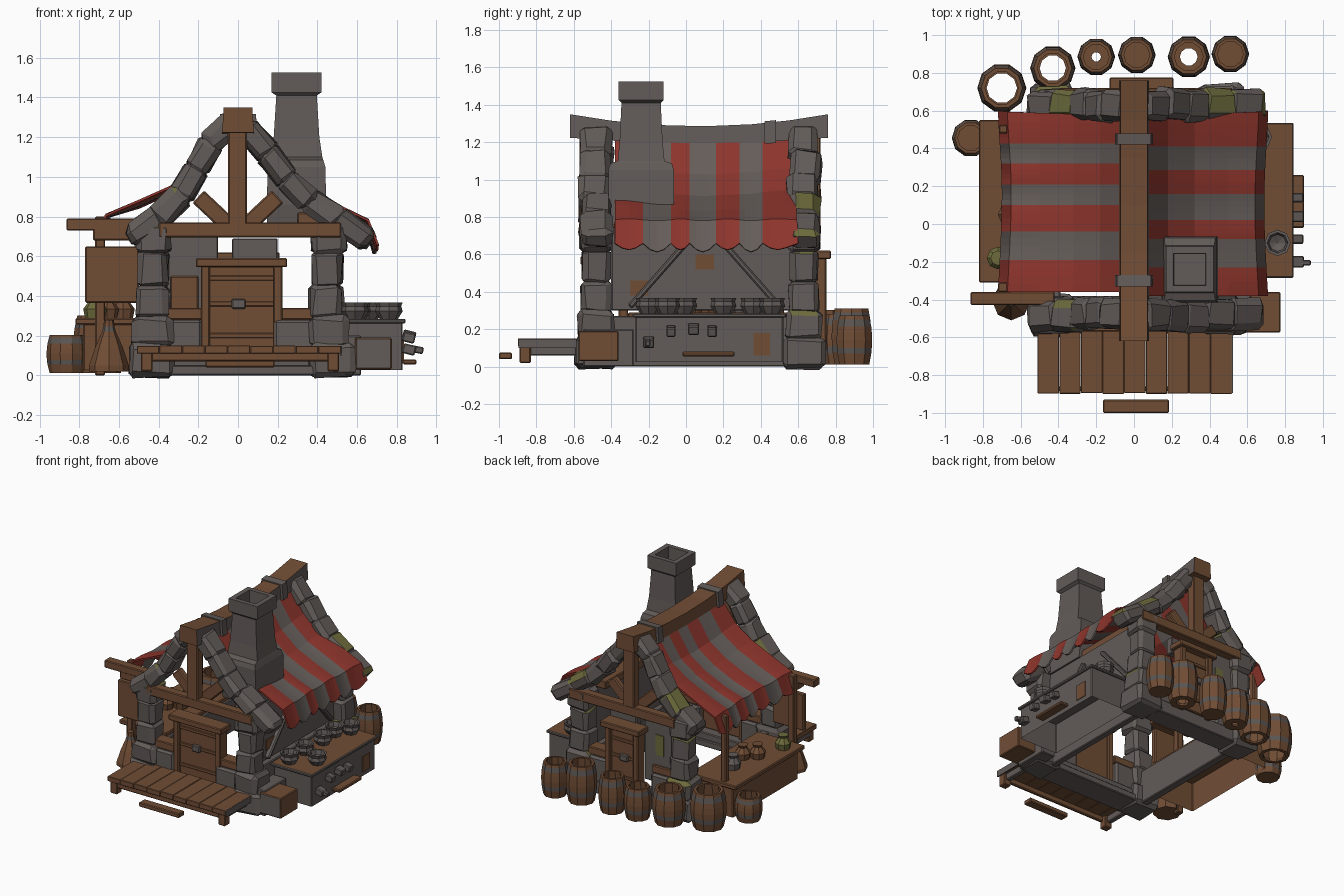
import bpy, bmesh, math, random
from mathutils import Matrix, Vector

if "Cube" in bpy.data.objects:
    bpy.data.objects.remove(bpy.data.objects["Cube"])

random.seed(4)


def material(name, rgb):
    m = bpy.data.materials.new(name)
    m.diffuse_color = (*rgb, 1)
    m.use_nodes = True
    m.node_tree.nodes["Principled BSDF"].inputs["Base Color"].default_value = m.diffuse_color
    return m


WOOD = material("brown_wood", (0.165, 0.075, 0.036))
STONE = material("grey_stone", (0.122, 0.105, 0.098))
RED = material("red_cloth", (0.27, 0.036, 0.026))
CLOTH = material("grey_cloth", (0.13, 0.11, 0.102))
MOSS = material("moss", (0.15, 0.145, 0.045))
IRON = material("dark_iron", (0.105, 0.093, 0.088))


def finish(name, bm, mats):
    bmesh.ops.recalc_face_normals(bm, faces=bm.faces[:])
    me = bpy.data.meshes.new(name)
    bm.to_mesh(me)
    bm.free()
    for m in mats:
        me.materials.append(m)
    ob = bpy.data.objects.new(name, me)
    bpy.context.collection.objects.link(ob)
    return ob


def add_block(bm, c, size, tilt=0.0, bevel=0.008, jitter=0.0, mossy=False):
    """Bevelled block turned about y; jitter makes it a rough stone."""
    b = bmesh.new()
    bmesh.ops.create_cube(b, size=1)
    bmesh.ops.scale(b, vec=size, verts=b.verts[:])
    if bevel:
        bmesh.ops.bevel(b, geom=b.edges[:], offset=bevel, segments=1, affect='EDGES')
    for v in b.verts:
        v.co += Vector([random.uniform(-jitter, jitter) for _ in range(3)])
    b.transform(Matrix.Translation(c) @ Matrix.Rotation(tilt, 4, 'Y'))
    b.normal_update()
    if mossy:
        for f in b.faces:
            if f.normal.z > 0.2 and random.random() < 0.6:
                f.material_index = 1
    tmp = bpy.data.meshes.new("tmp")
    b.to_mesh(tmp)
    b.free()
    bm.from_mesh(tmp)
    bpy.data.meshes.remove(tmp)


def box(name, x, y, z, mat, tilt=0.0, bevel=0.006, hollow=False):
    bm = bmesh.new()
    c = [(a[0] + a[1]) / 2 for a in (x, y, z)]
    add_block(bm, c, [a[1] - a[0] for a in (x, y, z)], tilt, bevel)
    if hollow:  # open underside
        bm.normal_update()
        bmesh.ops.delete(bm, geom=[f for f in bm.faces if f.normal.z < -0.5], context='FACES')
    return finish(name, bm, [mat])


def paint_side(ob, mat, direction):
    """Give the faces turned towards one direction a second colour."""
    ob.data.materials.append(mat)
    for p in ob.data.polygons:
        if p.normal.dot(Vector(direction)) > 0.8:
            p.material_index = 1


def bar(name, p, q, y, w, mat):
    """Straight timber in the xz plane from p to q, with y range."""
    d = (q[0] - p[0], q[1] - p[1])
    bm = bmesh.new()
    add_block(bm, ((p[0] + q[0]) / 2, sum(y) / 2, (p[1] + q[1]) / 2),
              (math.hypot(*d), y[1] - y[0], w), -math.atan2(d[1], d[0]))
    return finish(name, bm, [mat])


def loft(name, rings, mat):
    bm = bmesh.new()
    vs = [[bm.verts.new(p) for p in r] for r in rings]
    for a, b in zip(vs, vs[1:]):
        for i in range(4):
            bm.faces.new((a[i], a[(i + 1) % 4], b[(i + 1) % 4], b[i]))
    bm.faces.new(vs[0])
    bm.faces.new(vs[-1])
    return finish(name, bm, [mat])


def lathe(name, profile, loc, mats, bands=(), sides=10):
    bm = bmesh.new()
    rings = [[bm.verts.new((loc[0] + r * math.cos(t * math.tau / sides),
                            loc[1] + r * math.sin(t * math.tau / sides), loc[2] + z))
              for t in range(sides)] for r, z in profile]
    for k, (a, b) in enumerate(zip(rings, rings[1:])):
        for i in range(sides):
            f = bm.faces.new((a[i], a[(i + 1) % sides], b[(i + 1) % sides], b[i]))
            f.material_index = 1 if k in bands else 0
    bmesh.ops.remove_doubles(bm, verts=bm.verts[:], dist=0.0005)
    return finish(name, bm, mats)


# ridge beam with a slight sag, and its straps
def ridge_ring(y, w, grow=0.0):
    d = (y - 0.07) ** 2
    z, t = 1.195 + 0.06 * d - grow, 1.285 + 0.135 * d + grow
    return [(-w, y, z), (w, y, z), (w * 0.9, y, t), (-w * 0.9, y, t)]


beam = loft("ridge_beam", [ridge_ring(y, 0.08) for y in (-0.62, -0.4, -0.15, 0.1, 0.35, 0.55, 0.76)], WOOD)
paint_side(beam, STONE, (1, 0, 0))
for y in (-0.3, 0.45):
    loft("ridge_strap", [ridge_ring(y - 0.03, 0.1, 0.01), ridge_ring(y + 0.03, 0.1, 0.01)], STONE)

# stone gables: pillars and sloping stones, front and back
SLOPES = [[(-0.53, 0.70), (-0.40, 0.79), (-0.285, 0.91), (-0.21, 1.04), (-0.14, 1.17), (-0.03, 1.27)],
          [(0.65, 0.68), (0.5, 0.785), (0.36, 0.88), (0.25, 0.99), (0.15, 1.12), (0.04, 1.25)]]
for side, y0 in (("front", -0.48), ("back", 0.63)):
    bm = bmesh.new()
    for px in (-0.43, 0.45):
        z = 0.0
        for k, h in enumerate((0.15, 0.14, 0.16, 0.17, 0.14)):
            w = (0.23, 0.20, 0.165, 0.15, 0.175)[k]
            add_block(bm, (px + random.uniform(-.01, .01) + (0.02 if k == 0 and px > 0 else 0), y0, z + h / 2),
                      (w, w * 0.98, h + 0.02), 0, 0.025, 0.008,
                      (k == 4 and px < 0) or (k in (1, 3) and y0 > 0))
            z += h
    finish(side + "_pillars", bm, [STONE, MOSS])
    bm = bmesh.new()
    for s, path in enumerate(SLOPES):
        for k, (p, q) in enumerate(zip(path, path[1:])):
            d = (q[0] - p[0], q[1] - p[1])
            add_block(bm, ((p[0] + q[0]) / 2, y0 + random.uniform(-.01, .01), (p[1] + q[1]) / 2),
                      (math.hypot(*d) + 0.04, 0.165, 0.125), -math.atan2(d[1], d[0]),
                      0.03, 0.01, (side, s, k) in (("front", 0, 1), ("back", 1, 0), ("back", 1, 1), ("back", 0, 1)))
    finish(side + "_gable_stones", bm, [STONE, MOSS])
    # timber truss
    out = -1 if side == "front" else 1
    yt = sorted((y0 + out * 0.02, y0 + out * 0.09))
    box(side + "_tie_beam", (-0.4, 0.52), yt, (0.695, 0.77), WOOD)
    box(side + "_king_post", (-0.05, 0.045), yt, (0.76, 1.24), WOOD)
    for s in (-1, 1):
        bar(side + "_brace", (s * 0.04, 0.75), (s * 0.2, 0.9), (y0 - 0.02, y0 + 0.03), 0.085, WOOD)
        box(side + "_low_wall", sorted((s * 0.18, s * 0.4)), (y0 - 0.07, y0 + 0.07), (0, 0.28), STONE, bevel=0.015)
        box(side + "_wall_rail", sorted((s * 0.18, s * 0.4)), (y0 - 0.05, y0 + 0.05), (0.28, 0.34), WOOD)
    # door
    yd, cx, w, top = (y0 - 0.01, 0.018, 0.23, 0.59) if out < 0 else (y0 + 0.07, 0.04, 0.17, 0.62)
    dy = lambda a, b: sorted((yd + out * a, yd + out * b))
    box(side + "_door", (cx - w + .05, cx + w - .05), dy(-0.02, 0.02), (0.1, top - .04), WOOD)
    for x in (cx - w + .025, cx + w - .07):
        box(side + "_door_jamb", (x, x + 0.045), dy(-0.04, 0.05), (0.08, top - .03), WOOD)
    box(side + "_door_lintel", (cx - w, cx + w), dy(-0.05, 0.075), (top - .045, top), WOOD)
    for z in (0.2, 0.36, 0.49):
        box(side + "_door_rail", (cx - w + .06, cx + w - .06), dy(0.0, 0.03), (z - 0.012, z + 0.012), WOOD, bevel=0.003)
    box(side + "_door_latch", (cx - .05, cx + .02), dy(0.0, 0.045), (0.335, 0.385), STONE)
    box(side + "_sill", (-0.36, 0.36), (y0 - 0.08, y0 + 0.08), (0, 0.1), STONE)

# side walls and wall plates
box("back_wall_panel", (-0.36, -0.1), (0.6, 0.66), (0.2, 0.7), STONE)
box("back_wall_moss", (-0.27, -0.2), (0.66, 0.667), (0.42, 0.58), MOSS, bevel=0)
box("back_door_header", (-0.03, 0.2), (0.6, 0.66), (0.56, 0.69), STONE)
box("back_wall_boards", (-0.34, -0.2), (0.585, 0.605), (0.28, 0.5), WOOD)
box("right_wall", (0.40, 0.45), (-0.4, 0.57), (0.3, 0.75), STONE)
for y, z in ((-0.25, 0.42), (0.1, 0.56)):
    box("right_wall_patch", (0.45, 0.457), (y - .05, y + .05), (z - .04, z + .04), WOOD, bevel=0)
box("right_low_wall", (0.40, 0.45), (-0.4, 0.57), (0.0, 0.27), STONE)
box("right_wall_plate", (0.3, 0.42), (-0.42, 0.57), (0.76, 0.82), WOOD)
box("left_low_wall", (-0.45, -0.39), (-0.4, 0.57), (0.0, 0.26), STONE)
for a, b in ((-0.3, 0.0), (0.5, 0.2)):
    bm = bmesh.new()
    p, q = Vector((0.46, a, 0.32)), Vector((0.46, b, 0.66))
    add_block(bm, (0, 0, 0), (0.05, 0.03, (q - p).length))
    bm.transform(Matrix.Translation((p + q) / 2) @ Matrix.Rotation(-math.atan2(b - a, 0.34), 4, 'X'))
    finish("right_wall_brace", bm, [STONE])

# chimney, hollow at the top
CH = [(0.76, .15, .16), (0.86, .15, .175), (1.05, .145, .175), (1.085, .135, .165), (1.10, .13, .125), (1.2, .115, .115),
      (1.41, .102, .105), (1.425, .125, .12), (1.525, .125, .12), (1.525, .085, .085), (1.36, .08, .08)]
loft("chimney", [[(0.295 + sx * a, -0.24 + sy * b, z) for sx, sy in ((-1, -1), (1, -1), (1, 1), (-1, 1))]
                 for z, a, b in CH], STONE)

# striped awnings, seven stripes each
AWNINGS = {"left_awning": ([(-.06, 1.22), (-.18, 1.06), (-.32, .965), (-.5, .885), (-.67, .81), (-.72, .69)],
                           [.57, .425, .32, .21, .1, -.04, -.19, -.36]),
           "right_awning": ([(.06, 1.22), (.18, 1.06), (.32, .945), (.5, .865), (.66, .785), (.71, .65)],
                            [.57, .41, .285, .16, .02, -.08, -.23, -.38])}
for name, (prof, cuts) in AWNINGS.items():
    bm = bmesh.new()
    per = 4
    n = 7 * per
    grid = []
    for j in range(n + 1):
        k, t = min(j // per, 6), j / per - min(j // per, 6)
        y = cuts[k] * (1 - t) + cuts[k + 1] * t
        sag = math.sin(math.pi * j / n)
        wave = math.sin(math.pi * j / per)
        row = []
        for i, (x, z) in enumerate(prof):
            dz = -0.03 * sag * (i in (1, 2, 3)) + 0.006 * wave * i / 5
            if i == 5:
                dz -= 0.04 * abs(wave) - 0.01
            row.append(bm.verts.new((x - math.copysign(0.02, x) * sag * (i > 3),
                                     y + (0.03 if j == 0 else 0) * i / 5, z + dz)))
        grid.append(row)
    for j in range(n):
        for i in range(len(prof) - 1):
            f = bm.faces.new((grid[j][i], grid[j + 1][i], grid[j + 1][i + 1], grid[j][i + 1]))
            f.material_index = (j // per) % 2
    mod = finish(name, bm, [RED, CLOTH]).modifiers.new("thickness", 'SOLIDIFY')
    mod.thickness = 0.012

# front deck and step
for k in range(9):
    x = -0.51 + k * 1.03 / 9
    box("deck_plank", (x, x + 0.1135), (-0.9 + random.uniform(0, .006), -0.54), (0.11, 0.148 + random.uniform(0, .004)), WOOD, bevel=0.003)
for x in (-0.49, 0.45):
    box("deck_leg", (x, x + 0.06), (-0.89, -0.83), (0.02, 0.12), WOOD)
    box("deck_side", (x, x + 0.04), (-0.86, -0.55), (0.06, 0.115), STONE)
box("deck_edge", (0.515, 0.524), (-0.895, -0.55), (0.1, 0.148), STONE, bevel=0)
box("deck_front_board", (-0.49, 0.5), (-0.885, -0.86), (0.07, 0.115), WOOD)
box("step_plank", (-0.165, 0.185), (-1.0, -0.93), (0.04, 0.075), WOOD)
box("foundation", (-0.4, 0.58), (-0.58, -0.38), (0.0, 0.05), STONE)

# right counter with hanging tools and shelf
box("right_counter", (0.5, 0.83), (-0.27, 0.52), (0.02, 0.27), STONE, hollow=True)
paint_side(box("right_counter_top", (0.48, 0.845), (-0.285, 0.535), (0.262, 0.285), STONE), WOOD, (0, 0, 1))
box("right_counter_patch", (0.83, 0.836), (0.36, 0.45), (0.06, 0.18), WOOD, bevel=0)
box("right_shelf", (0.83, 0.90), (-0.02, 0.26), (0.055, 0.08), WOOD)
for y, z, r in ((-0.2, 0.13, .03), (-0.08, 0.19, .025), (0.04, 0.2, .03), (0.14, 0.19, .025)):
    box("hanging_tool", (0.83, 0.88 + r / 2), (y - r, y + r), (z - 0.025, z + 0.025), STONE, 0.25)
box("tool_handle", (0.84, 0.935), (-0.22, -0.19), (0.115, 0.15), STONE, 0.2)
paint_side(box("wooden_crate", (0.59, 0.775), (-0.575, -0.36), (0.03, 0.19), WOOD), STONE, (0, -1, 0))
box("crate_footing", (0.5, 0.62), (-0.55, -0.28), (0.0, 0.2), STONE)

# bowls and jars
BOWL = [(0, 0), (.045, 0), (.07, .04), (.062, .065), (.07, .085), (.055, .085), (.045, .05), (0, .03)]
for x, y in ((0.59, -0.2), (0.76, -0.1), (0.59, -0.01), (0.6, 0.2), (0.59, 0.36), (0.66, 0.46)):
    lathe("bowl", BOWL, (x, y, 0.283), [STONE], sides=8)
for x, y, m in ((-0.72, -0.18, MOSS), (-0.66, 0.05, WOOD), (-0.58, 0.12, WOOD), (-0.62, 0.3, STONE)):
    lathe("jar", [(0, 0), (.05, 0), (.06, .05), (.03, .09), (.04, .11), (0, .11)], (x, y, 0.285), [m], sides=8)

# left counter, posts, hanging board and beam
box("left_counter", (-0.78, -0.43), (-0.28, 0.53), (0.02, 0.26), WOOD, hollow=True)
box("left_counter_top", (-0.82, -0.41), (-0.31, 0.55), (0.255, 0.288), WOOD)
box("left_back_post", (-0.715, -0.67), (0.48, 0.525), (0.28, 0.8), WOOD)
box("left_front_post", (-0.72, -0.67), (-0.36, -0.31), (0.0, 0.8), WOOD)
box("left_beam", (-0.865, -0.42), (-0.43, -0.36), (0.73, 0.79), WOOD)
box("left_beam_cap", (-0.73, -0.48), (-0.43, -0.35), (0.68, 0.74), WOOD)
box("sign_board", (-0.77, -0.5), (-0.40, -0.36), (0.365, 0.65), WOOD)
lathe("sack", [(0, 0), (.1, 0), (.1, .03), (.07, .12), (.035, .2), (.028, .225), (.025, .26), (0, .26)],
      (-0.65, -0.41, 0.02), [WOOD, IRON], (4,), 8)

# barrels with bands; some have a hole in the bottom, some a floor
for x, y, r, h, hole in ((-.865, .455, .1, .19, 0), (-.70, .72, .13, .29, .62), (-.43, .825, .12, .27, .58),
                         (-.2, .885, .1, .25, .25), (.015, .895, .1, .28, 0), (.29, .885, .112, .3, .42), (.51, .9, .1, .26, 0)):
    prof = [(hole, 0), (.84, 0), (.88, .08), (.95, .22), (.98, .34), (1, .5), (.98, .66), (.95, .78), (.88, .92), (.84, 1),
            (.68, 1), (.74, .75), (.8, .5), (.68, .06), (hole, .06), (hole, 0)]
    lathe("barrel", [(a * r, b * h) for a, b in prof[:None if hole else -1]], (x, y, 0.012), [WOOD, IRON], (3, 7), 10)
